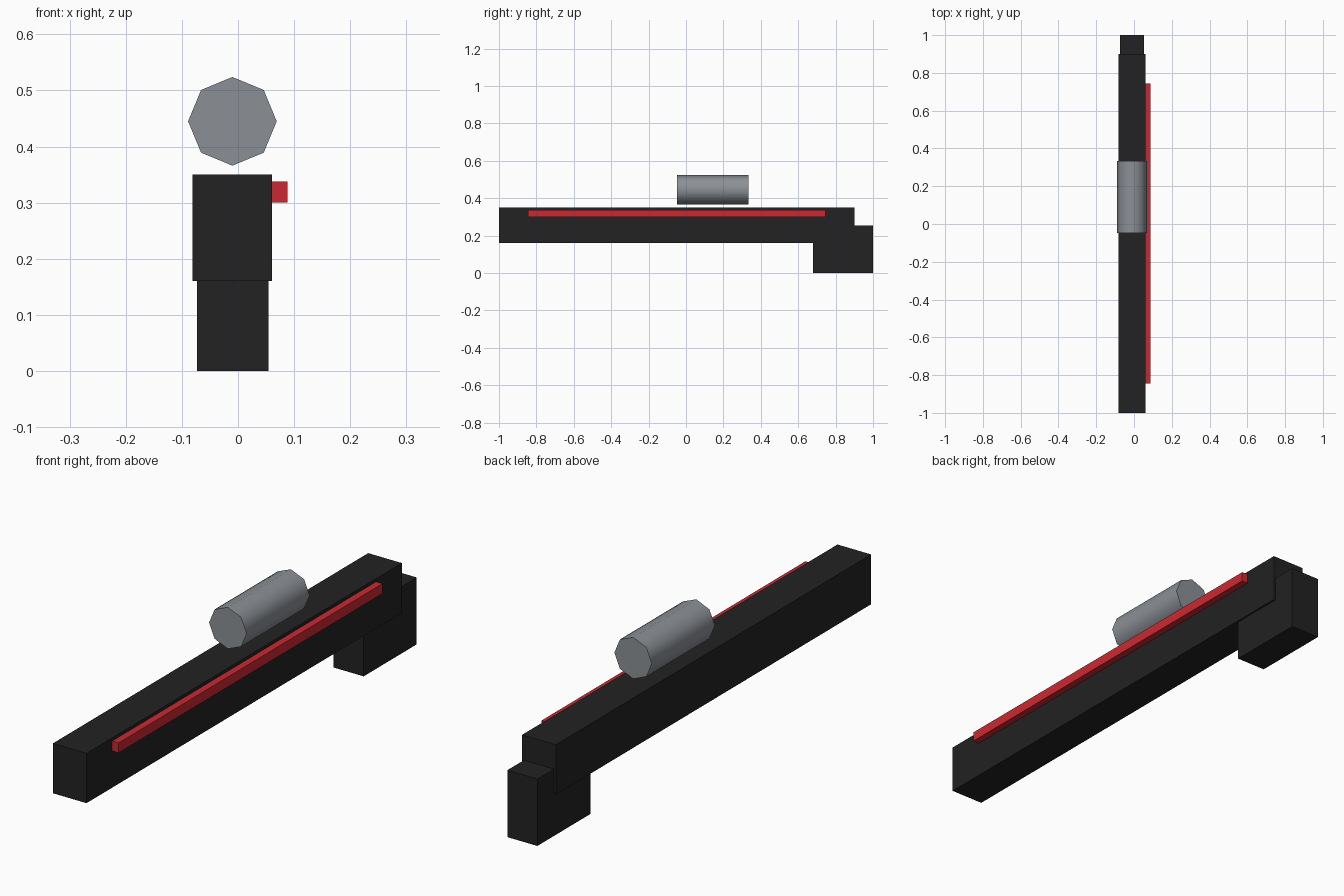
import bpy
from math import radians
from mathutils import Vector

# Remove the default cube
cube = bpy.data.objects.get("Cube")
if cube:
    bpy.data.objects.remove(cube, do_unlink=True)


def make_material(name, rgb):
    mat = bpy.data.materials.new(name)
    mat.use_nodes = True
    colour = (*rgb, 1.0)
    mat.diffuse_color = colour
    shader = next(n for n in mat.node_tree.nodes if n.type == "BSDF_PRINCIPLED")
    shader.inputs["Base Color"].default_value = colour
    return mat


def make_box(name, low, high, mat):
    """Box spanning two opposite corners."""
    low, high = Vector(low), Vector(high)
    bpy.ops.mesh.primitive_cube_add(size=1)
    obj = bpy.context.object
    obj.name = name
    size, centre = high - low, (low + high) / 2
    for v in obj.data.vertices:
        v.co = centre + Vector(a * b for a, b in zip(v.co, size))
    obj.data.materials.append(mat)
    return obj


black = make_material("matte_black", (0.016, 0.016, 0.016))
red = make_material("red", (0.60, 0.022, 0.032))
grey = make_material("steel_grey", (0.26, 0.28, 0.305))

# Long body, rear grip and side rail
make_box("body", (-0.081, -1.0, 0.16), (0.061, 0.90, 0.35), black)
make_box("grip", (-0.073, 0.68, 0.0), (0.054, 1.0, 0.255), black)
make_box("side_rail", (0.061, -0.845, 0.30), (0.088, 0.745, 0.338), red)

# Eight-sided scope floating above the body, with rounded shading
bpy.ops.mesh.primitive_cylinder_add(
    vertices=8, radius=0.079, depth=0.38,
    location=(-0.01, 0.143, 0.445), rotation=(radians(90), 0, 0))
scope = bpy.context.object
scope.name = "scope"
scope.data.materials.append(grey)
bpy.ops.object.shade_smooth_by_angle(angle=radians(50))
